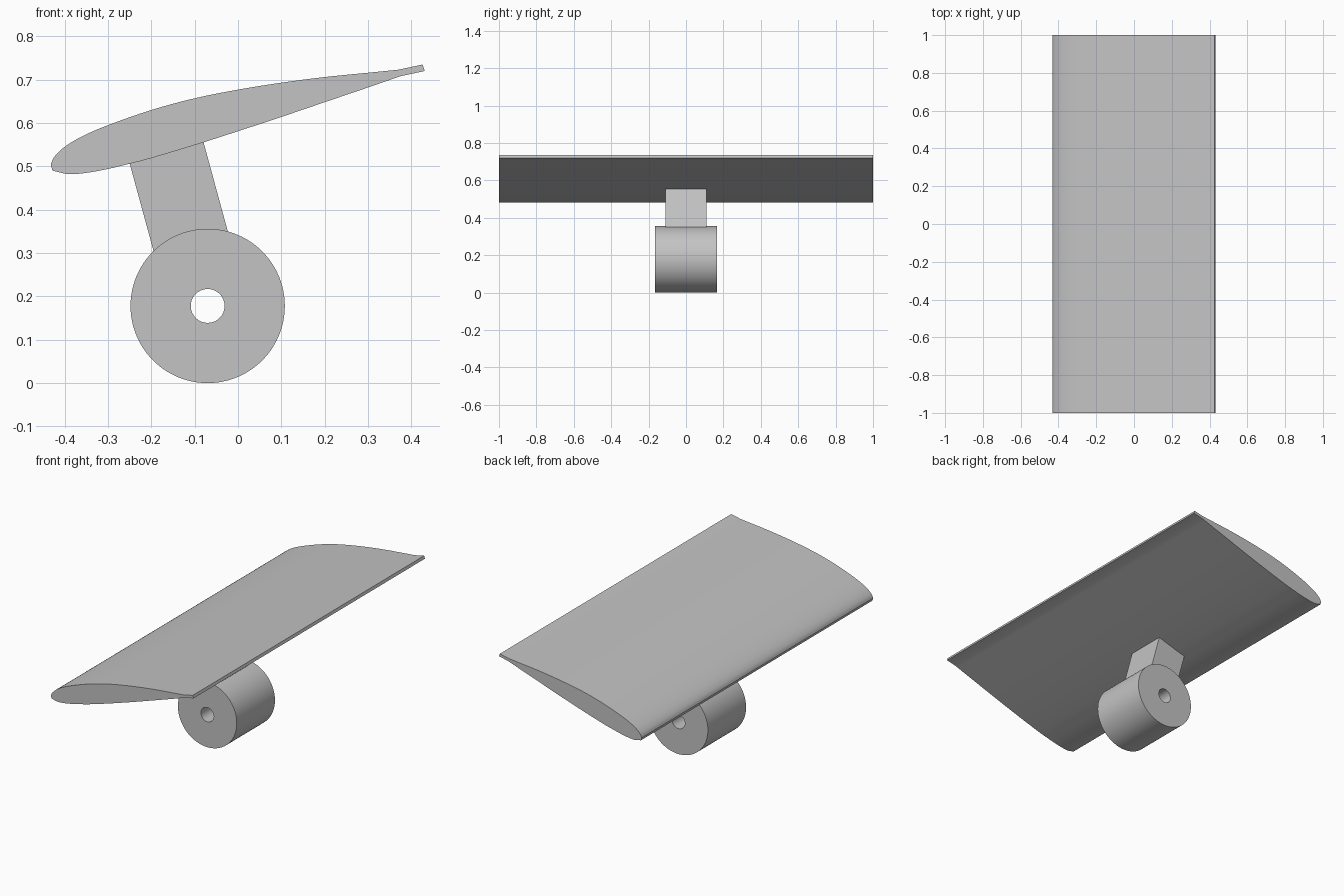
import bpy, bmesh, math
from mathutils import Vector

cube = bpy.data.objects.get("Cube")
if cube:
    bpy.data.objects.remove(cube, do_unlink=True)

grey = bpy.data.materials.new("plain_grey")
grey.use_nodes = True
colour = (0.55, 0.55, 0.55, 1)
grey.diffuse_color = colour
grey.node_tree.nodes["Principled BSDF"].inputs["Base Color"].default_value = colour


def finish(name, bm, smooth):
    bmesh.ops.recalc_face_normals(bm, faces=bm.faces)
    mesh = bpy.data.meshes.new(name)
    bm.to_mesh(mesh)
    bm.free()
    mesh.materials.append(grey)
    obj = bpy.data.objects.new(name, mesh)
    bpy.context.collection.objects.link(obj)
    if smooth:
        bpy.ops.object.select_all(action='DESELECT')
        obj.select_set(True)
        bpy.context.view_layer.objects.active = obj
        bpy.ops.object.shade_smooth_by_angle(angle=math.radians(30))
    return obj


def prism(name, profile, half, smooth=False):
    """Extrude an x-z outline along y, centred on y = 0."""
    bm = bmesh.new()
    face = bm.faces.new([bm.verts.new((x, -half, z)) for x, z in profile])
    new = bmesh.ops.extrude_face_region(bm, geom=[face])["geom"]
    verts = [v for v in new if isinstance(v, bmesh.types.BMVert)]
    bmesh.ops.translate(bm, vec=(0, 2 * half, 0), verts=verts)
    return finish(name, bm, smooth)


def spline(points, steps=4):
    """Smooth curve through the points."""
    p = [Vector(q) for q in points]
    p = [2 * p[0] - p[1]] + p + [2 * p[-1] - p[-2]]
    out = []
    for a, b, c, d in zip(p, p[1:], p[2:], p[3:]):
        for i in range(steps):
            t = i / steps
            out.append(0.5 * (2 * b + (c - a) * t + (2 * a - 5 * b + 4 * c - d) * t**2
                              + (3 * b - a - 3 * c + d) * t**3))
    return out + [p[-2]]


# Wing: curved upper and lower skins with a thin trailing lip
upper = [(-.432, .505), (-.423, .523), (-.40, .545), (-.36, .569), (-.30, .595), (-.20, .63),
         (-.10, .657), (0, .677), (.10, .693), (.20, .706), (.30, .716), (.37, .723)]
lower = [(.375, .708), (.30, .682), (.20, .648), (.10, .614), (0, .581), (-.10, .549),
         (-.20, .519), (-.25, .506), (-.30, .494), (-.35, .485), (-.39, .482), (-.428, .49)]
lip = [(.426, .735), (.431, .72)]
prism("wing", spline(upper) + lip + spline(lower), 1.0, True)

# Stem: slanted block running from the wing into the hub
prism("stem", [(-.252, .514), (-.082, .565), (-.01, .30), (-.18, .25)], 0.11)

# Hub: cylinder with a through hole
segments = 96
bm = bmesh.new()
rings = []
for radius, y in ((.178, -.165), (.178, .165), (.039, .165), (.039, -.165)):
    ring = []
    for i in range(segments):
        a = math.tau * i / segments
        ring.append(bm.verts.new((-.07 + radius * math.cos(a), y, .178 + radius * math.sin(a))))
    rings.append(ring)
for r, ring in enumerate(rings):
    other = rings[(r + 1) % len(rings)]
    for i in range(segments):
        j = (i + 1) % segments
        bm.faces.new((ring[i], ring[j], other[j], other[i]))
finish("hub", bm, True)
